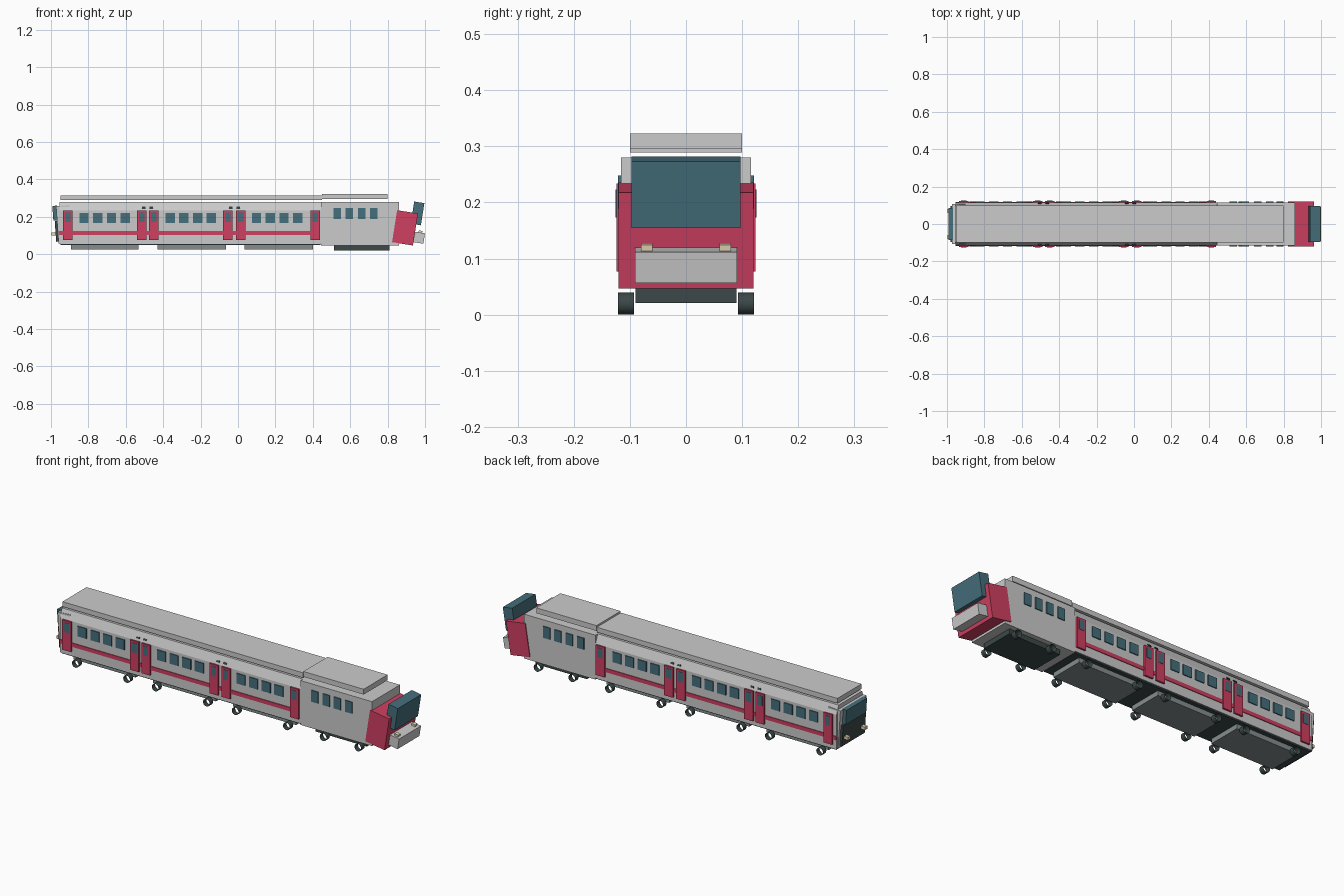
import bpy, bmesh
from math import radians, cos, sin, pi
from mathutils import Matrix

if "Cube" in bpy.data.objects:
    bpy.data.objects.remove(bpy.data.objects["Cube"])


def paint(name, rgb):
    m = bpy.data.materials.new(name)
    m.diffuse_color = (*rgb, 1)
    m.use_nodes = True
    m.node_tree.nodes["Principled BSDF"].inputs["Base Color"].default_value = m.diffuse_color
    return m


RED = paint("red", (0.62, 0.05, 0.12))
GLASS = paint("glass", (0.06, 0.16, 0.20))
DARK = paint("dark", (0.045, 0.065, 0.065))
GREY = paint("mid_grey", (0.24, 0.27, 0.27))
CREAM = paint("cream", (0.8, 0.68, 0.48))


def finish(name, bm, mat):
    bmesh.ops.recalc_face_normals(bm, faces=bm.faces)
    me = bpy.data.meshes.new(name)
    bm.to_mesh(me)
    bm.free()
    ob = bpy.data.objects.new(name, me)
    bpy.context.collection.objects.link(ob)
    if mat:
        me.materials.append(mat)
    return ob


def box(name, centre, size, mat=None, tilt=0, roll=0):
    bm = bmesh.new()
    bmesh.ops.create_cube(bm, size=1)
    bmesh.ops.scale(bm, vec=size, verts=bm.verts)
    ob = finish(name, bm, mat)
    ob.location = centre
    ob.rotation_euler = (radians(roll), radians(tilt), 0)
    return ob


def span(name, x0, x1, y, z0, z1, mat=None):
    return box(name, ((x0 + x1) / 2, 0, (z0 + z1) / 2), (x1 - x0, 2 * y, z1 - z0), mat)


def extrude_x(name, profile, x0, x1, mat=None):
    bm = bmesh.new()
    f = bm.faces.new([bm.verts.new((x0, y, z)) for y, z in profile])
    r = bmesh.ops.extrude_face_region(bm, geom=[f])
    bmesh.ops.translate(bm, vec=(x1 - x0, 0, 0),
                        verts=[v for v in r["geom"] if isinstance(v, bmesh.types.BMVert)])
    return finish(name, bm, mat)


def wheel(name, x, y):
    # open tube without end caps
    bm = bmesh.new()
    bmesh.ops.create_cone(bm, cap_ends=False, segments=20, radius1=0.0195, radius2=0.0195, depth=0.028,
                          matrix=Matrix.Rotation(pi / 2, 4, 'X'))
    for f in bm.faces:
        f.smooth = True
    finish(name, bm, DARK).location = (x, y, 0.0195)


# coach shell with inward sloping upper walls
extrude_x("coach_body", [(-0.115, 0.055), (0.115, 0.055), (0.115, 0.235), (0.097, 0.28),
                         (-0.097, 0.28), (-0.115, 0.235)], -0.955, 0.45)
span("coach_floor", -0.95, 0.44, 0.11, 0.049, 0.057, DARK)
span("coach_roof", -0.95, 0.448, 0.10, 0.289, 0.315)

# locomotive shell
span("loco_body", 0.445, 0.86, 0.116, 0.047, 0.28)
span("loco_roof", 0.45, 0.80, 0.10, 0.295, 0.323)

# locomotive nose, leaning forward
box("nose_block", (0.893, 0, 0.141), (0.113, 0.24, 0.173), RED, 9)
box("nose_windshield", (0.96, 0, 0.218), (0.055, 0.194, 0.12), GLASS, 9)
box("nose_bumper", (0.969, 0, 0.088), (0.053, 0.182, 0.056), None, 9)

# rear cab end
box("rear_cab", (-0.93, 0, 0.16), (0.072, 0.216, 0.20), None, -4)
box("rear_windshield", (-0.978, 0, 0.22), (0.024, 0.17, 0.078), GLASS, -4)
box("rear_panel", (-0.966, 0, 0.122), (0.02, 0.19, 0.11), DARK, -4)

# underframes and wheels
bogies = [(-0.712, 0.18, 0.149), (-0.248, 0.183, 0.149), (0.217, 0.183, 0.149)]
for i, (x, half, _) in enumerate(bogies):
    span(f"coach_skirt_{i}", x - half, x + half, 0.09, 0.024, 0.055, GREY)
span("loco_skirt", 0.513, 0.811, 0.09, 0.021, 0.05, DARK)
wheel_xs = [x + s * d for x, _, d in bogies + [(0.68, 0, 0.101)] for s in (-1, 1)]

doors = [-0.91, -0.515, -0.45, -0.055, 0.015, 0.413]
windows = [a + 0.0735 * k for a in (-0.823, -0.363, 0.099) for k in range(4)]
for side, s in (("front", -1), ("back", 1)):
    for i, x in enumerate(wheel_xs):
        wheel(f"wheel_{side}_{i}", x, s * 0.107)
    # stripe, doors and door glass
    box(f"stripe_{side}", (-0.265, s * 0.115, 0.113), (1.38, 0.007, 0.02), RED)
    for i, x in enumerate(doors):
        box(f"door_{side}_{i}", (x, s * 0.117, 0.155), (0.05, 0.014, 0.157), RED)
        box(f"door_window_{side}_{i}", (x, s * 0.1235, 0.198), (0.03, 0.004, 0.05), GLASS)
    # side windows
    for i, x in enumerate(windows):
        box(f"window_{side}_{i}", (x, s * 0.115, 0.194), (0.05, 0.010, 0.053), GLASS)
    for i in range(4):
        box(f"loco_window_{side}_{i}", (0.53 + 0.0655 * i, s * 0.116, 0.218), (0.04, 0.010, 0.06), GLASS)
    # small indicators above door pairs
    for i, x in enumerate((-0.503, -0.463, -0.038, 0.002)):
        box(f"indicator_{side}_{i}", (x, s * 0.110, 0.249), (0.018, 0.007, 0.009), DARK, 0, s * 22)
    # lamps
    box(f"nose_lamp_{side}", (0.975, s * 0.07, 0.115), (0.02, 0.02, 0.022), CREAM, 9)
    box(f"rear_lamp_{side}", (-0.985, s * 0.07, 0.108), (0.026, 0.02, 0.016), CREAM)
